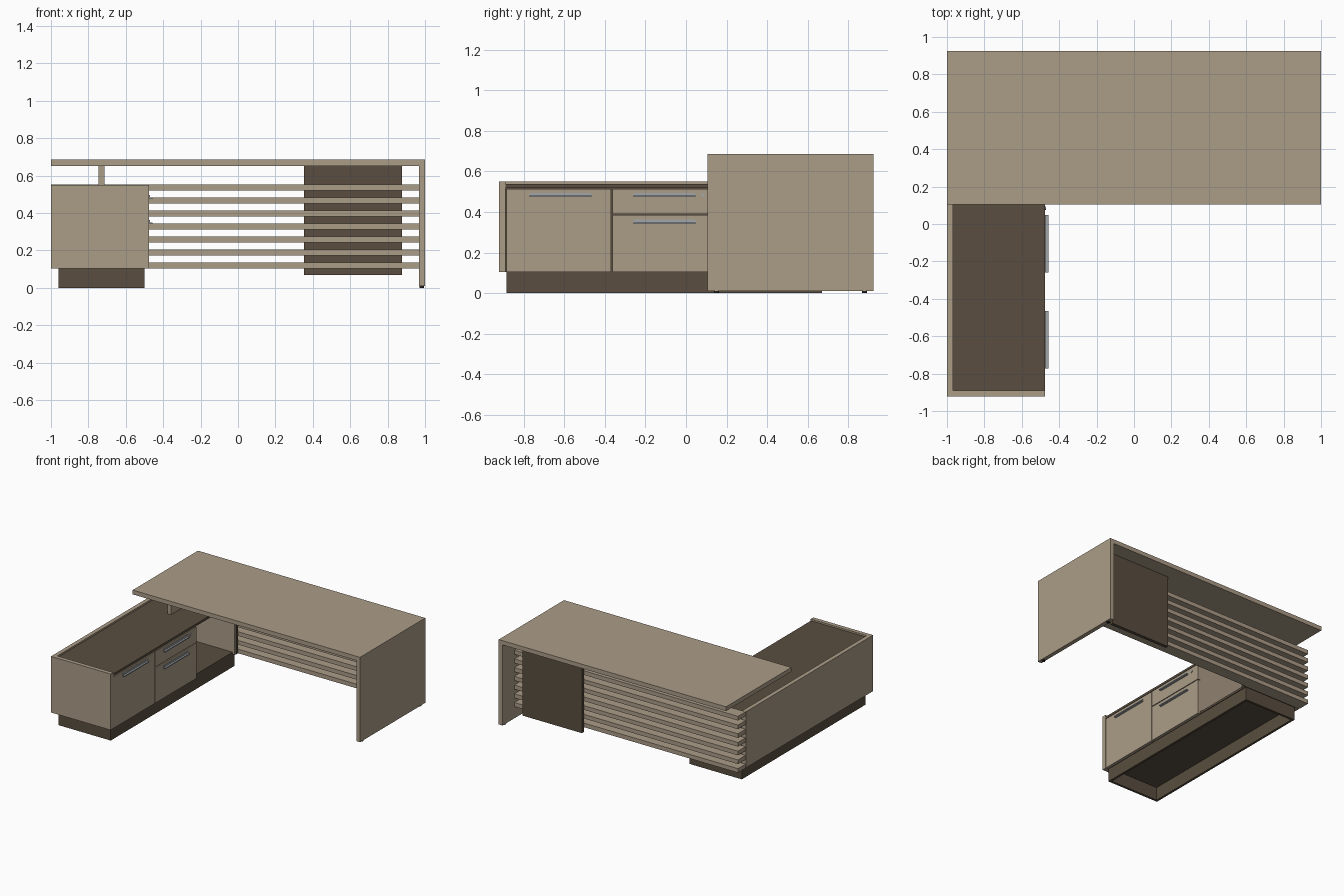
import bpy, bmesh

cube = bpy.data.objects.get("Cube")
if cube:
    bpy.data.objects.remove(cube, do_unlink=True)


def material(name, rgb):
    m = bpy.data.materials.new(name)
    m.use_nodes = True
    m.diffuse_color = (*rgb, 1)
    m.node_tree.nodes["Principled BSDF"].inputs["Base Color"].default_value = (*rgb, 1)
    return m


TAN = material("light wood", (0.41, 0.335, 0.245))
DARK = material("dark wood", (0.10, 0.076, 0.05))
METAL = material("brushed metal", (0.37, 0.39, 0.41))
BLACK = material("black rubber", (0.02, 0.018, 0.015))


def finish(name, bm, mat):
    bmesh.ops.recalc_face_normals(bm, faces=bm.faces)
    me = bpy.data.meshes.new(name)
    bm.to_mesh(me)
    bm.free()
    me.materials.append(mat)
    ob = bpy.data.objects.new(name, me)
    bpy.context.collection.objects.link(ob)
    return ob


def board(name, x, y, z, mat):
    """Box given by its (low, high) range on each axis."""
    bm = bmesh.new()
    bmesh.ops.create_cube(bm, size=1)
    for v in bm.verts:
        v.co = [r[0] if c < 0 else r[1] for c, r in zip(v.co, (x, y, z))]
    return finish(name, bm, mat)


def cylinder(name, centre, radius, depth, axis, mat):
    bm = bmesh.new()
    bmesh.ops.create_cone(bm, cap_ends=True, segments=16, radius1=radius,
                          radius2=radius, depth=depth)
    ob = finish(name, bm, mat)
    ob.location = centre
    if axis == "x":
        ob.rotation_euler.y = 1.5708
    return ob


def handle(name, y, z):
    """L-shaped pull: a plate on the front with a projecting lip."""
    front = -0.475
    profile = [(0, 0), (0.018, 0), (0.018, 0.008), (0.004, 0.008), (0.004, 0.021), (0, 0.021)]
    bm = bmesh.new()
    face = bm.faces.new([bm.verts.new((front + px, y[0], z + pz)) for px, pz in profile])
    ext = bmesh.ops.extrude_face_region(bm, geom=[face])
    moved = [g for g in ext["geom"] if isinstance(g, bmesh.types.BMVert)]
    bmesh.ops.translate(bm, verts=moved, vec=(0, y[1] - y[0], 0))
    finish(name, bm, METAL)


# Desk top, side leg and its feet
board("desk_top", (-1, 1), (0.105, 0.925), (0.651, 0.685), TAN)
board("desk_leg", (0.967, 1), (0.105, 0.925), (0.01, 0.651), TAN)
for i, y in enumerate((0.15, 0.88)):
    cylinder(f"leg_foot_{i}", (0.983, y, 0.005), 0.012, 0.01, "z", BLACK)

# Slatted back and its dark modesty panel
for i in range(7):
    z = 0.103 + i * 0.0693
    board(f"back_slat_{i}", (-1, 0.967), (0.68, 0.775), (z, z + 0.033), TAN)
board("modesty_panel", (0.352, 0.877), (0.78, 0.805), (0.068, 0.651), DARK)

# Cabinet shell
board("cabinet_end_panel", (-1, -0.475), (-0.922, -0.889), (0.104, 0.55), TAN)
board("cabinet_outer_panel", (-1, -0.967), (-0.889, 0.675), (0.104, 0.55), TAN)
board("cabinet_top", (-0.967, -0.477), (-0.889, 0.68), (0.519, 0.537), DARK)
board("cabinet_floor", (-0.967, -0.495), (-0.889, 0.655), (0.104, 0.122), DARK)
board("cabinet_core", (-0.967, -0.497), (-0.889, 0.137), (0.122, 0.519), DARK)
board("niche_near_wall", (-0.967, -0.495), (0.137, 0.155), (0.122, 0.519), TAN)
board("niche_far_wall", (-0.967, -0.477), (0.64, 0.657), (0.104, 0.519), TAN)
board("cabinet_back", (-0.967, -0.475), (0.657, 0.68), (0.104, 0.519), DARK)

# Hollow plinth
Z = (0, 0.104)
board("plinth_outer", (-0.96, -0.942), (-0.885, 0.67), Z, DARK)
board("plinth_inner", (-0.518, -0.5), (-0.885, 0.67), Z, DARK)
board("plinth_front", (-0.942, -0.518), (-0.885, -0.867), Z, DARK)
board("plinth_back", (-0.942, -0.518), (0.652, 0.67), Z, DARK)

# Door and drawer fronts, handles and lock
FRONT = (-0.495, -0.475)
board("door", FRONT, (-0.885, -0.369), (0.104, 0.514), TAN)
board("upper_drawer", FRONT, (-0.363, 0.155), (0.391, 0.514), TAN)
board("lower_drawer", FRONT, (-0.363, 0.155), (0.104, 0.385), TAN)
handle("door_handle", (-0.772, -0.465), 0.474)
for name, z in (("upper", 0.474), ("lower", 0.341)):
    handle(name + "_drawer_handle", (-0.26, 0.047), z)
cylinder("drawer_lock", (-0.473, 0.085, 0.483), 0.009, 0.006, "x", METAL)

# Support between cabinet and desk top
board("desk_support", (-0.747, -0.714), (0.18, 0.65), (0.537, 0.651), TAN)
